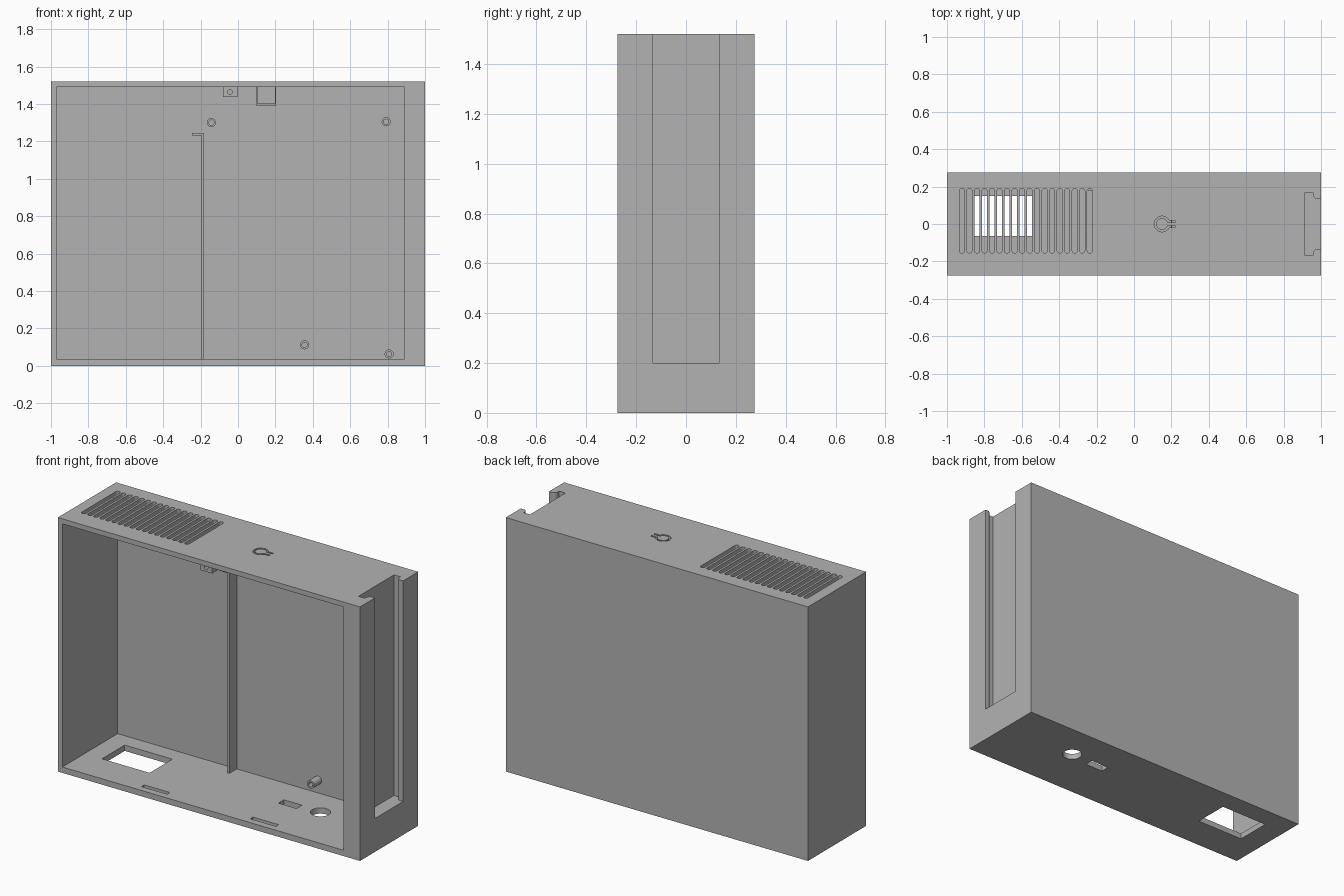
import bpy
import bmesh
from math import sin, cos, asin, pi

default = bpy.data.objects.get("Cube")
if default:
    bpy.data.objects.remove(default, do_unlink=True)

grey = bpy.data.materials.new("plain grey")
grey.use_nodes = True
grey.diffuse_color = (0.45, 0.45, 0.45, 1)
grey.node_tree.nodes["Principled BSDF"].inputs["Base Color"].default_value = grey.diffuse_color


def prism(name, outline, low, high, axis="z"):
    """Extrude a closed outline along z, or an x-z outline along y."""
    bm = bmesh.new()
    if axis == "z":
        verts = [bm.verts.new((a, b, low)) for a, b in outline]
        step = (0, 0, high - low)
    else:
        verts = [bm.verts.new((a, low, b)) for a, b in outline]
        step = (0, high - low, 0)
    base = bm.faces.new(verts)
    top = bmesh.ops.extrude_face_region(bm, geom=[base])
    moved = [v for v in top["geom"] if isinstance(v, bmesh.types.BMVert)]
    bmesh.ops.translate(bm, verts=moved, vec=step)
    bmesh.ops.recalc_face_normals(bm, faces=bm.faces)
    mesh = bpy.data.meshes.new(name)
    bm.to_mesh(mesh)
    bm.free()
    mesh.materials.append(grey)
    obj = bpy.data.objects.new(name, mesh)
    bpy.context.collection.objects.link(obj)
    return obj


def box(name, x, y, z):
    outline = [(x[0], y[0]), (x[1], y[0]), (x[1], y[1]), (x[0], y[1])]
    return prism(name, outline, z[0], z[1])


def arc(cx, cy, r, start, end, n=24):
    return [(cx + r * cos(start + (end - start) * i / n),
             cy + r * sin(start + (end - start) * i / n)) for i in range(n + 1)]


def circle(cx, cy, r, n=32):
    return arc(cx, cy, r, 0, 2 * pi, n)[:-1]


def cut(target, cutter):
    cutter.hide_render = True
    mod = target.modifiers.new("cut", "BOOLEAN")
    mod.operation = "DIFFERENCE"
    mod.solver = "EXACT"
    mod.object = cutter
    bpy.context.view_layer.objects.active = target
    bpy.ops.object.modifier_apply(modifier=mod.name)
    bpy.data.objects.remove(cutter, do_unlink=True)


HALF_D, HEIGHT = 0.275, 1.52
BACK = 0.248            # inner face of the back wall
FLOOR, CEILING = 0.035, 1.49
RIB = 0.178             # front of the divider and the posts

# Case shell, open at the front
case = box("case_shell", (-1, 1), (-HALF_D, HALF_D), (0, HEIGHT))
cut(case, box("cavity", (-0.97, 0.89), (-0.4, BACK), (FLOOR, CEILING)))

# Side rail slot with rounded lips, open at the top
half = ([(0.915, 0.168), (0.957, 0.168)]
        + arc(0.982, 0.158, 0.025, pi, 1.5 * pi, 10) + [(1.1, 0.133)])
rail = [(x, -y) for x, y in half] + half[::-1]
cut(case, prism("rail_slot", rail, 0.2, 1.7))

# Vent slots in the top
for i in range(18):
    x = -0.92 + i * 0.0402
    r = 0.0135
    slot = arc(x, 0.177, r, 0, pi, 10) + arc(x, -0.142, r, pi, 2 * pi, 10)
    cut(case, prism("vent_slot", slot, 1.4, 1.6))

# Flexible push button outlined by a groove in the top
bx, tail = 0.15, 0.22
a, b = asin(0.02 / 0.042), asin(0.009 / 0.031)
groove = ([(tail, 0.02)] + arc(bx, 0, 0.042, a, 2 * pi - a)
          + [(tail, -0.02), (tail, -0.009)]
          + arc(bx, 0, 0.031, 2 * pi - b, b) + [(tail, 0.009)])
cut(case, prism("button_groove", groove, 1.4, 1.6))

# Openings through the floor
cut(case, box("socket_opening", (-0.855, -0.54), (-0.065, 0.15), (-0.1, 0.1)))
cut(case, box("port_opening", (0.255, 0.375), (0.018, 0.07), (-0.1, 0.1)))
cut(case, prism("round_opening", circle(0.508, 0.054, 0.055), -0.1, 0.1))

# Shallow snap recesses for a cover, in the floor and the ceiling
for x in (-0.39, 0.33):
    for z in (FLOOR, CEILING):
        cut(case, box("snap_recess", (x - 0.085, x + 0.085),
                      (-0.234, -0.208), (z - 0.015, z + 0.015)))

parts = [case]

# Divider rib with its short top tab
parts.append(box("divider_rib", (-0.195, -0.181), (RIB, BACK + 0.005), (FLOOR - 0.005, 1.245)))
parts.append(box("divider_tab", (-0.245, -0.194), (RIB, BACK + 0.005), (1.23, 1.245)))

# Hollow screw posts on the back wall
for i, (x, z) in enumerate([(-0.142, 1.3), (0.792, 1.305), (0.356, 0.112), (0.808, 0.063)]):
    post = prism(f"screw_post_{i + 1}", circle(x, z, 0.024), RIB, BACK + 0.005, "y")
    cut(post, prism("post_hole", circle(x, z, 0.0135), 0.1, BACK - 0.002, "y"))
    parts.append(post)

# Screw block for the cover, under the ceiling
block = box("cover_screw_block", (-0.08, -0.004), (-0.24, -0.19), (1.438, CEILING + 0.005))
cut(block, prism("block_hole", circle(-0.043, 1.464, 0.012), -0.4, 0, "y"))
parts.append(block)

# Switch cradle below the push button
parts.append(box("cradle_plate", (0.098, 0.204), (-0.05, 0.05), (1.39, 1.402)))
for side, x in (("right", 0.098), ("left", 0.199)):
    parts.append(box(f"cradle_wall_{side}", (x, x + 0.005), (-0.05, 0.05), (1.39, CEILING + 0.005)))

# Smooth the round surfaces and keep the edges sharp
bpy.ops.object.select_all(action="DESELECT")
for obj in parts:
    obj.select_set(True)
bpy.context.view_layer.objects.active = case
bpy.ops.object.shade_smooth_by_angle(angle=pi / 6)
